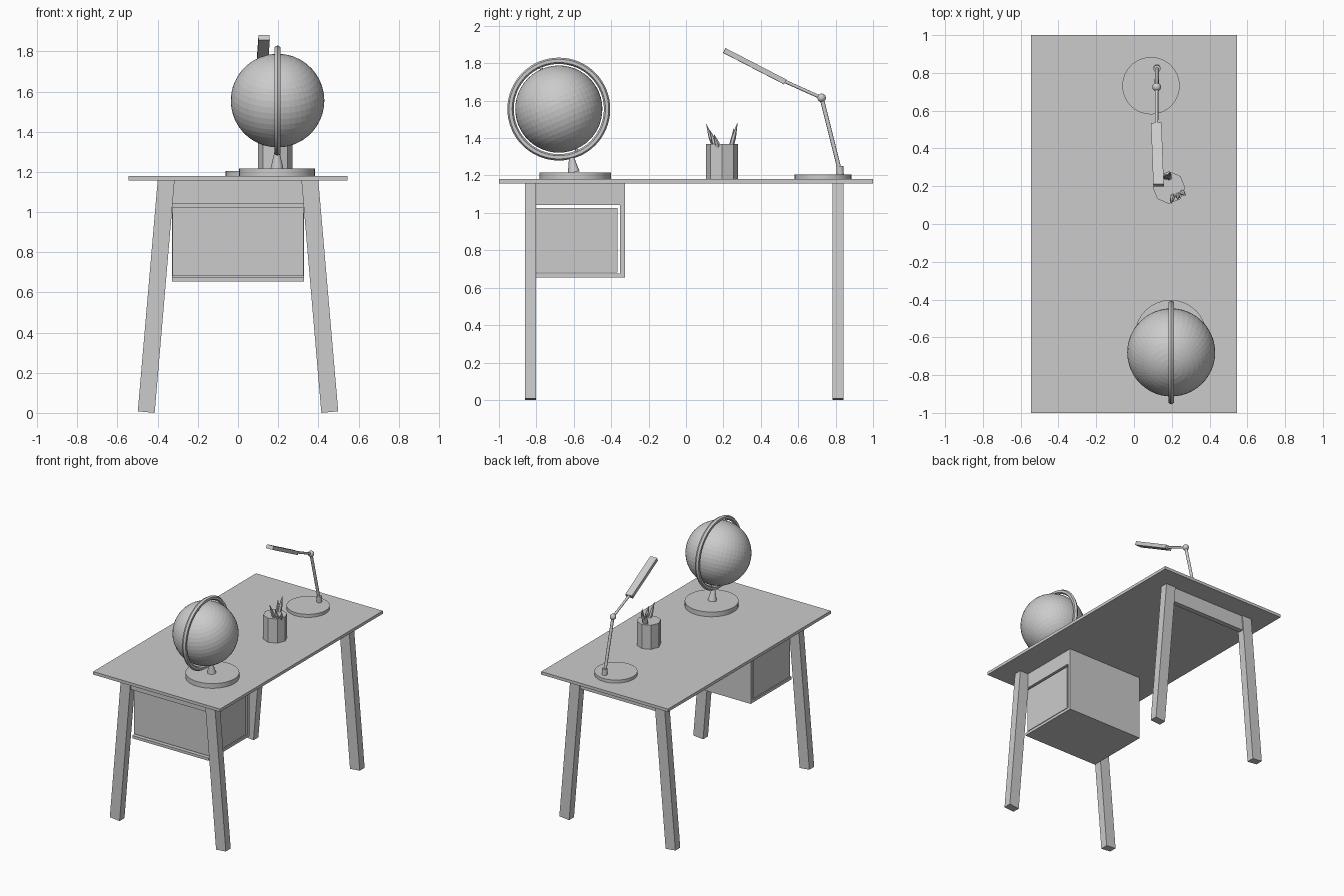
import bpy, math
from mathutils import Vector, Matrix

if "Cube" in bpy.data.objects:
    bpy.data.objects.remove(bpy.data.objects["Cube"])

grey = bpy.data.materials.new("plain_grey")
grey.diffuse_color = (0.6, 0.6, 0.6, 1)
grey.use_nodes = True
grey.node_tree.nodes["Principled BSDF"].inputs["Base Color"].default_value = grey.diffuse_color


def finish(name, smooth=False):
    ob = bpy.context.object
    ob.name = name
    ob.data.materials.clear()
    ob.data.materials.append(grey)
    if smooth:
        bpy.ops.object.shade_smooth_by_angle(angle=math.radians(35))
    return ob


def box(name, x, y, z):
    """Box from its (min, max) ranges."""
    bpy.ops.mesh.primitive_cube_add(size=1)
    ob = bpy.context.object
    mid = [(a + b) / 2 for a, b in (x, y, z)]
    size = [b - a for a, b in (x, y, z)]
    ob.data.transform(Matrix.Translation(mid) @ Matrix.Diagonal((*size, 1)))
    return finish(name)


def rod(name, a, b, r1, r2=None, sides=12, smooth=True):
    """Cylinder or cone between two points."""
    a, b = Vector(a), Vector(b)
    bpy.ops.mesh.primitive_cone_add(vertices=sides, radius1=r1,
                                    radius2=r1 if r2 is None else r2,
                                    depth=(b - a).length, location=(a + b) / 2)
    bpy.context.object.rotation_euler = (b - a).to_track_quat('Z', 'Y').to_euler()
    return finish(name, smooth)


def disc(name, x, y, r, z0, z1, sides=32):
    bpy.ops.mesh.primitive_cylinder_add(vertices=sides, radius=r, depth=z1 - z0,
                                        location=(x, y, (z0 + z1) / 2))
    return finish(name, sides > 12)


# Desk top
box("desk_top", (-0.545, 0.545), (-1, 1), (1.157, 1.18))

# Splayed legs, with ends cut square to the leg
for sx in (-1, 1):
    for y0, tag in ((-0.862, "front"), (0.783, "back")):
        leg = box(f"{tag}_leg", (-0.042, 0.042), (y0, y0 + 0.06), (0, 1.157))
        for v in leg.data.vertices:
            top = v.co.z > 0.5
            side = v.co.x * sx > 0
            v.co.x += sx * (0.358 if top else 0.457)
            if not top and side:
                v.co.z = 0.008

# Rails joining each pair of legs
box("front_rail", (-0.345, 0.345), (-0.85, -0.81), (1.042, 1.157))
box("back_rail", (-0.345, 0.345), (0.795, 0.835), (1.042, 1.157))

# Hanging drawer cabinet
box("cabinet_top", (-0.328, 0.328), (-0.81, -0.353), (1.042, 1.157))
box("cabinet_back", (-0.328, 0.328), (-0.353, -0.327), (0.655, 1.157))
box("cabinet_floor", (-0.328, 0.328), (-0.83, -0.353), (0.655, 0.676))
box("drawer", (-0.326, 0.326), (-0.81, -0.365), (0.682, 1.025))

# Globe: base, stem, ring, axle and tilted ball
gc = Vector((0.197, -0.68, 1.555))
disc("globe_base", 0.194, -0.592, 0.19, 1.18, 1.217)
rod("globe_stem", (0.194, -0.60, 1.217), (0.194, -0.615, 1.315), 0.032, 0.009)
bpy.ops.mesh.primitive_torus_add(major_segments=64, minor_segments=6,
                                 major_radius=0.258, minor_radius=0.017,
                                 location=gc, rotation=(0, math.pi / 2, 0))
finish("globe_ring", True)
axis = Vector((0, -math.sin(math.radians(23.4)), math.cos(math.radians(23.4))))
rod("globe_axle", gc - axis * 0.25, gc + axis * 0.25, 0.008)
bpy.ops.mesh.primitive_uv_sphere_add(segments=48, ring_count=24, radius=0.233,
                                     location=gc,
                                     rotation=(math.radians(23.4), 0, 0))
finish("globe_ball")

# Pencil cup with pencils
disc("pencil_cup", 0.185, 0.193, 0.086, 1.18, 1.367, sides=8)
for a, b in (((0.185, 0.235, 1.33), (0.19, 0.275, 1.48)),
             ((0.17, 0.245, 1.33), (0.165, 0.255, 1.45)),
             ((0.21, 0.16, 1.33), (0.195, 0.108, 1.475)),
             ((0.235, 0.165, 1.33), (0.23, 0.13, 1.44)),
             ((0.245, 0.18, 1.33), (0.272, 0.15, 1.42))):
    neck = Vector(a).lerp(Vector(b), 0.5)
    rod("pencil", a, neck, 0.013, sides=6, smooth=False)
    rod("pencil_tip", neck, b, 0.013, 0.001, sides=6, smooth=False)

# Desk lamp: base, two arms, joint and flat head
elbow, neck, tip = (Vector((0.12, 0.725, 1.615)), Vector((0.118, 0.53, 1.70)),
                    Vector((0.13, 0.205, 1.868)))
disc("lamp_base", 0.09, 0.732, 0.152, 1.18, 1.204)
rod("lamp_foot", (0.122, 0.825, 1.2), (0.122, 0.822, 1.25), 0.019)
rod("lamp_lower_arm", (0.122, 0.824, 1.22), elbow, 0.011)
rod("lamp_upper_arm", elbow, neck.lerp(tip, 0.1), 0.009)
bpy.ops.mesh.primitive_uv_sphere_add(segments=16, ring_count=8, radius=0.023, location=elbow)
finish("lamp_joint", True)
half = (tip - neck).length / 2
head = box("lamp_head", (-0.028, 0.028), (-half, half), (-0.014, 0.014))
fwd = (neck - tip).normalized()
side = fwd.cross(Vector((0, 0, 1))).normalized()
rot = Matrix((side, fwd, side.cross(fwd))).transposed().to_4x4()
head.matrix_world = Matrix.Translation((neck + tip) / 2) @ rot
